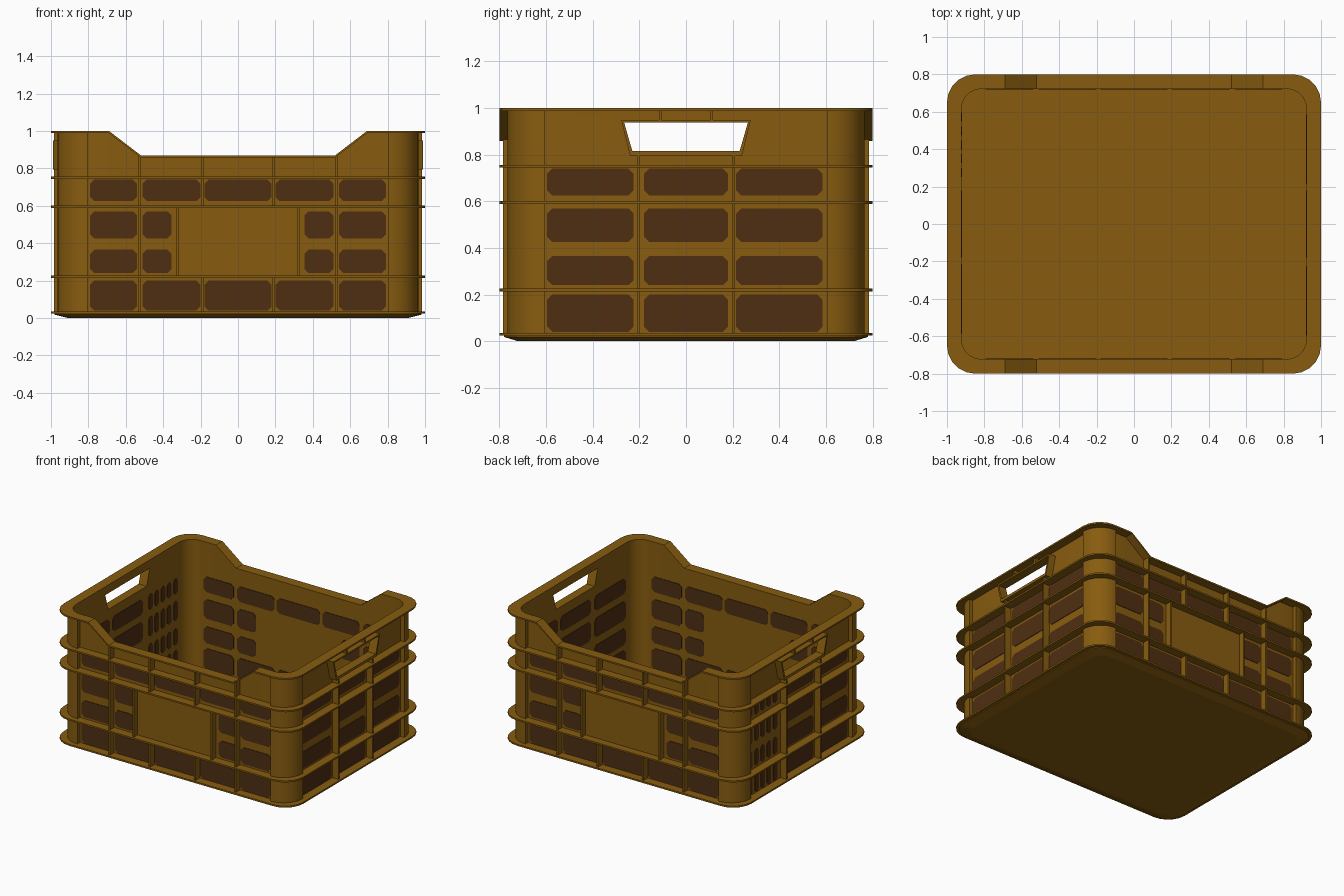
import bpy, bmesh, math
from mathutils import Vector

if "Cube" in bpy.data.objects:
    bpy.data.objects.remove(bpy.data.objects["Cube"], do_unlink=True)


def material(name, rgb):
    m = bpy.data.materials.new(name)
    m.use_nodes = True
    m.diffuse_color = (*rgb, 1)
    bsdf = m.node_tree.nodes["Principled BSDF"]
    bsdf.inputs["Base Color"].default_value = (*rgb, 1)
    bsdf.inputs["Roughness"].default_value = 0.8
    return m


OCHRE = material("ochre_plastic", (0.245, 0.108, 0.005))
BROWN = material("dark_brown_slot", (0.078, 0.028, 0.006))


def loft(name, loops, mat=OCHRE, capped=False, smooth=False):
    """Bridge equal loops; capped ends, or last loop joined back to the first."""
    bm = bmesh.new()
    rings = [[bm.verts.new(p) for p in loop] for loop in loops]
    n = len(rings[0])
    pairs = list(zip(rings, rings[1:]))
    if capped:
        bm.faces.new(rings[0])
        bm.faces.new(rings[-1])
    else:
        pairs.append((rings[-1], rings[0]))
    for a, b in pairs:
        for i in range(n):
            j = (i + 1) % n
            bm.faces.new((a[i], a[j], b[j], b[i]))
    bmesh.ops.recalc_face_normals(bm, faces=bm.faces)
    me = bpy.data.meshes.new(name)
    bm.to_mesh(me)
    bm.free()
    me.materials.append(mat)
    ob = bpy.data.objects.new(name, me)
    bpy.context.collection.objects.link(ob)
    if smooth:
        bpy.ops.object.select_all(action="DESELECT")
        ob.select_set(True)
        bpy.context.view_layer.objects.active = ob
        bpy.ops.object.shade_smooth_by_angle(angle=math.radians(35))
    return ob


def outline(w, d, r, z):
    """Rounded rectangle with extra points at the notch corners; z may depend on x."""
    height = z if callable(z) else lambda x: z
    pts = []
    for q, (sx, sy) in enumerate([(1, 1), (-1, 1), (-1, -1), (1, -1)]):
        for k in range(6):
            a = math.pi / 2 * (q + k / 5)
            pts.append((sx * (w - r) + r * math.cos(a), sy * (d - r) + r * math.sin(a)))
        if sx * sy > 0:
            pts += [(sx * x, sy * d) for x in (0.69, 0.52, -0.52, -0.69)]
    return [(x, y, height(x)) for x, y in pts]


def rim_height(x, drop=0.0):
    return 1 - drop - 0.13 * min(1, max(0, (0.69 - abs(x)) / 0.17))


def ring(name, outer, inner, z0, z1):
    return loft(name, [outline(*outer, z0), outline(*outer, z1),
                       outline(*inner, z1), outline(*inner, z0)], smooth=True)


def place(side, u, out, z):
    """Point on a wall: u along it, out from the centre."""
    return {"front": (u, -out, z), "back": (-u, out, z),
            "left": (out, u, z), "right": (-out, -u, z)}[side]


def prism(name, side, profile, a, b, mat=OCHRE):
    return loft(name, [[place(side, u, o, z) for u, z in profile] for o in (a, b)], mat, True)


def rect(u0, u1, z0, z1):
    return [(u0, z0), (u1, z0), (u1, z1), (u0, z1)]


def rounded(u0, u1, z0, z1):
    c = min(0.022, (u1 - u0) / 3)
    return [(u0 + c, z0), (u1 - c, z0), (u1, z0 + c), (u1, z1 - c),
            (u1 - c, z1), (u0 + c, z1), (u0, z1 - c), (u0, z0 + c)]


# Wall shell, with grip openings cut through both ends
OUT, IN = (0.935, 0.735, 0.12), (0.923, 0.723, 0.108)
wall = ring("wall_shell", OUT, IN, 0.02, rim_height)
grip = [(-0.23, 0.815), (0.23, 0.815), (0.265, 0.937), (-0.265, 0.937)]
cutter = prism("grip_cutter", "left", grip, -1.1, 1.1)
cutter.hide_render = True
mod = wall.modifiers.new("grips", "BOOLEAN")
mod.operation, mod.solver, mod.object = "DIFFERENCE", "EXACT", cutter
bpy.context.view_layer.objects.active = wall
bpy.ops.object.modifier_apply(modifier=mod.name)
bpy.data.objects.remove(cutter, do_unlink=True)

# Floor tray with bevelled underside
loft("floor", [outline(0.91, 0.72, 0.1, 0), outline(0.98, 0.78, 0.13, 0.018),
               outline(0.98, 0.78, 0.13, 0.03)], capped=True)

# Horizontal flanges and the notched top rim
FLANGE = (1.0, 0.8, 0.15)
for name, z in (("base", 0.03), ("lower", 0.22), ("middle", 0.595), ("upper", 0.75)):
    ring(name + "_flange", FLANGE, (0.929, 0.729, 0.114), z - 0.006, z + 0.006)
ring("top_rim", FLANGE, (0.925, 0.725, 0.11), lambda x: rim_height(x, 0.012), rim_height)

# Rounded corner columns
for sx in (-1, 1):
    for sy in (-1, 1):
        arc = [math.pi / 2 * k / 8 for k in range(9)]
        sector = [(0.16, a) for a in arc] + [(0.125, a) for a in reversed(arc)]
        loops = [[(sx * (0.805 + r * math.cos(a)), sy * (0.605 + r * math.sin(a)), z)
                  for r, a in sector] for z in (0.025, 0.992)]
        loft("corner_column", loops, capped=True, smooth=True)


def rib(side, u, z0, z1, wall_at):
    prism(side + "_rib", side, rect(u - 0.006, u + 0.006, z0, z1), wall_at - 0.004, wall_at + 0.05)


def slot(side, u0, u1, z0, z1, wall_at):
    shape = rounded(u0, u1, z0, z1)
    prism(side + "_outer_slot", side, shape, wall_at - 0.002, wall_at + 0.004, BROWN)
    prism(side + "_inner_slot", side, shape, wall_at - 0.016, wall_at - 0.010, BROWN)


ROWS = [(0.04, 0.2), (0.24, 0.365), (0.425, 0.57), (0.625, 0.74)]

# Long walls: slots, ribs and blank centre panel
for side in ("front", "back"):
    for i, (z0, z1) in enumerate(ROWS):
        if i in (0, 3):
            columns = [(-0.79, -0.54), (-0.51, -0.2), (-0.18, 0.18), (0.2, 0.51), (0.54, 0.79)]
        else:
            columns = [(-0.79, -0.54), (-0.51, -0.355), (0.355, 0.51), (0.54, 0.79)]
        for u0, u1 in columns:
            slot(side, u0, u1, z0, z1, 0.735)
    for s in (-1, 1):
        rib(side, s * 0.525, 0.03, 0.865, 0.735)
        rib(side, s * 0.19, 0.03, 0.22, 0.735)
        rib(side, s * 0.19, 0.595, 0.865, 0.735)
        rib(side, s * 0.325, 0.22, 0.595, 0.735)
    prism(side + "_centre_panel", side, rect(-0.325, 0.325, 0.22, 0.595), 0.73, 0.742)

# Short walls: slots, ribs and grip frames
for side in ("left", "right"):
    for z0, z1 in ROWS:
        for u0, u1 in [(-0.595, -0.225), (-0.18, 0.18), (0.215, 0.585)]:
            if side == "right" and u0 < -0.5:
                # this column is split into narrow slats
                step = (u1 - u0) / 5
                for k in range(5):
                    slot(side, u0 + k * step, u0 + (k + 0.65) * step, z0, z1, 0.935)
            else:
                slot(side, u0, u1, z0, z1, 0.935)
    for s in (-1, 1):
        rib(side, s * 0.205, 0.03, 0.8, 0.935)
        rib(side, s * 0.11, 0.94, 0.995, 0.935)
    frame = [(-0.24, 0.795), (0.24, 0.795), (0.278, 0.949), (-0.278, 0.949)]
    loft(side + "_grip_frame", [[place(side, u, o, z) for u, z in p]
                                for p, o in ((frame, 0.925), (frame, 0.99), (grip, 0.99), (grip, 0.925))])
